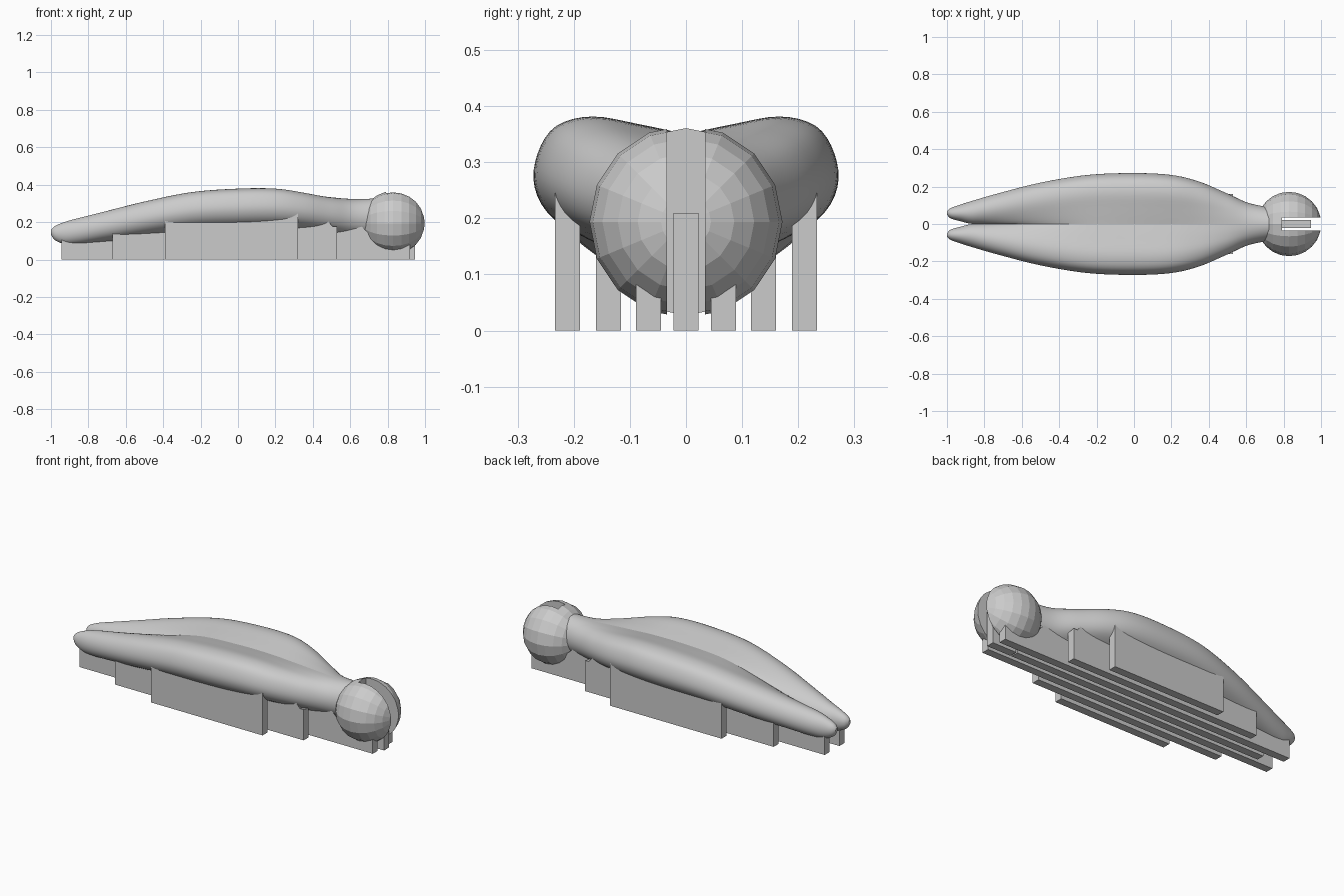
import bpy, math
from mathutils import Vector
from mathutils.bvhtree import BVHTree

cube = bpy.data.objects.get("Cube")
if cube:
    bpy.data.objects.remove(cube, do_unlink=True)

grey = bpy.data.materials.new("plain grey")
grey.use_nodes = True
colour = (0.6, 0.6, 0.6, 1)
grey.diffuse_color = colour
grey.node_tree.nodes["Principled BSDF"].inputs["Base Color"].default_value = colour


def loft(name, rings):
    """Skin a list of equal closed rings and cap both ends."""
    n = len(rings[0])
    verts = [p for ring in rings for p in ring]
    faces = []
    for i in range(len(rings) - 1):
        for j in range(n):
            k = (j + 1) % n
            faces.append((i * n + j, i * n + k, (i + 1) * n + k, (i + 1) * n + j))
    faces.append(tuple(reversed(range(n))))
    faces.append(tuple(range(len(verts) - n, len(verts))))
    mesh = bpy.data.meshes.new(name)
    mesh.from_pydata(verts, [], faces)
    obj = bpy.data.objects.new(name, mesh)
    bpy.context.collection.objects.link(obj)
    mesh.materials.append(grey)
    activate(obj)
    bpy.ops.object.mode_set(mode='EDIT')
    bpy.ops.mesh.select_all(action='SELECT')
    bpy.ops.mesh.normals_make_consistent(inside=False)
    bpy.ops.object.mode_set(mode='OBJECT')
    return obj


def activate(obj):
    bpy.ops.object.select_all(action='DESELECT')
    obj.select_set(True)
    bpy.context.view_layer.objects.active = obj


def smooth_path(points, steps):
    """Catmull-Rom interpolation of a list of tuples."""
    out = []
    for i in range(len(points) - 1):
        p0, p1 = points[max(i - 1, 0)], points[i]
        p2, p3 = points[i + 1], points[min(i + 2, len(points) - 1)]
        for s in range(steps):
            t = s / steps
            out.append(tuple(
                b + t / 2 * (c - a + t * (2 * a - 5 * b + 4 * c - d + t * (3 * (b - c) + d - a)))
                for a, b, c, d in zip(p0, p1, p2, p3)))
    return out + [points[-1]]


# Cross-sections as fractions of width and height, from inner top to inner bottom
wing = smooth_path([(0, .89), (.3, .95), (.62, 1), (.86, .94), (.98, .77), (1, .56),
                    (.87, .36), (.5, .16), (.2, .04), (0, 0)], 4)
last = len(wing) - 1


def arc(sweep, centre, radius):
    return [(centre + radius * math.cos(a), .5 + .5 * math.sin(a))
            for a in (sweep * (1 - 2 * i / last) for i in range(last + 1))]


tip = arc(math.radians(172), .5, .5)
neck = arc(math.pi / 2, 0, 1)

# Stations: x, inner y, outer y, bottom, top, tip weight, neck weight
stations = smooth_path([
    (-1, .05, .068, .135, .158, 1, 0),
    (-.98, .03, .085, .105, .178, 1, 0),
    (-.93, .015, .103, .083, .2, 1, 0),
    (-.86, 0, .125, .078, .22, .9, 0),
    (-.72, 0, .165, .083, .255, .6, 0),
    (-.5, 0, .22, .09, .31, .25, 0),
    (-.25, 0, .26, .095, .36, 0, 0),
    (0, 0, .27, .1, .379, 0, 0),
    (.2, 0, .26, .105, .379, 0, 0),
    (.35, 0, .225, .11, .363, 0, .2),
    (.5, 0, .162, .115, .341, 0, .6),
    (.62, 0, .11, .118, .326, 0, .9),
    (.76, 0, .085, .118, .327, 0, 1)], 6)


def wing_ring(station, side):
    x, inner, outer, low, high, a, b = station
    inner = max(inner, 0)
    ring = []
    for w, t, n in zip(wing, tip, neck):
        u, v = (w[i] * (1 - a - b) + t[i] * a + n[i] * b for i in range(2))
        ring.append((x, side * (inner + (outer - inner) * max(u, 0)), low + (high - low) * v))
    return ring


# Two mirrored wings
solids = []
for label, side in (("front_wing", -1), ("back_wing", 1)):
    obj = loft(label, [wing_ring(s, side) for s in stations])
    activate(obj)
    bpy.ops.object.shade_smooth_by_angle(angle=math.radians(40))
    solids.append(obj)

# Faceted ball head with a slot cut through it
bpy.ops.mesh.primitive_uv_sphere_add(segments=16, ring_count=12, radius=.172,
                                     location=(.829, 0, .194),
                                     rotation=(0, math.radians(90), 0))
ball = bpy.context.object
ball.name = "ball_head"
ball.data.materials.append(grey)
bpy.ops.mesh.primitive_cube_add(size=1, location=(.99, 0, .2))
cutter = bpy.context.object
cutter.name = "slot_cutter"
cutter.hide_render = True
cutter.scale = (.4, .068, 1)
cutter.data.materials.append(grey)
activate(ball)
bpy.ops.object.transform_apply(location=True, rotation=True, scale=True)
slot = ball.modifiers.new("slot", 'BOOLEAN')
slot.operation = 'DIFFERENCE'
slot.object = cutter
bpy.context.view_layer.update()
bpy.ops.object.modifier_apply(modifier=slot.name)
bpy.data.objects.remove(cutter, do_unlink=True)
solids.append(ball)

trees = [BVHTree.FromPolygons([v.co for v in o.data.vertices],
                              [p.vertices for p in o.data.polygons]) for o in solids]


def underside(x, y, fallback):
    """Height of the lowest surface above the ground point."""
    hits = [t.ray_cast(Vector((x, y, -.1)), Vector((0, 0, 1)))[0] for t in trees]
    heights = [h.z for h in hits if h]
    return min(heights) + .003 if heights else fallback


def support_bar(name, y, start, end, fallback):
    rings = []
    count = 50
    for i in range(count + 1):
        x = start + (end - start) * i / count
        left, right = y - .0225, y + .0225
        rings.append([(x, left, 0), (x, right, 0),
                      (x, right, underside(x, right, fallback)),
                      (x, left, underside(x, left, fallback))])
    loft(name, rings)


# Support bars, fitted to the underside
for label, side in (("front", -1), ("back", 1)):
    support_bar(label + "_outer_bar", side * .211, -.39, .32, .205)
    support_bar(label + "_middle_bar", side * .138, -.67, .53, .176)
    support_bar(label + "_inner_bar", side * .067, -.945, .92, .085)
support_bar("centre_bar", 0, -.83, .785, .12)
support_bar("centre_bar_end", 0, .792, .945, .21)
